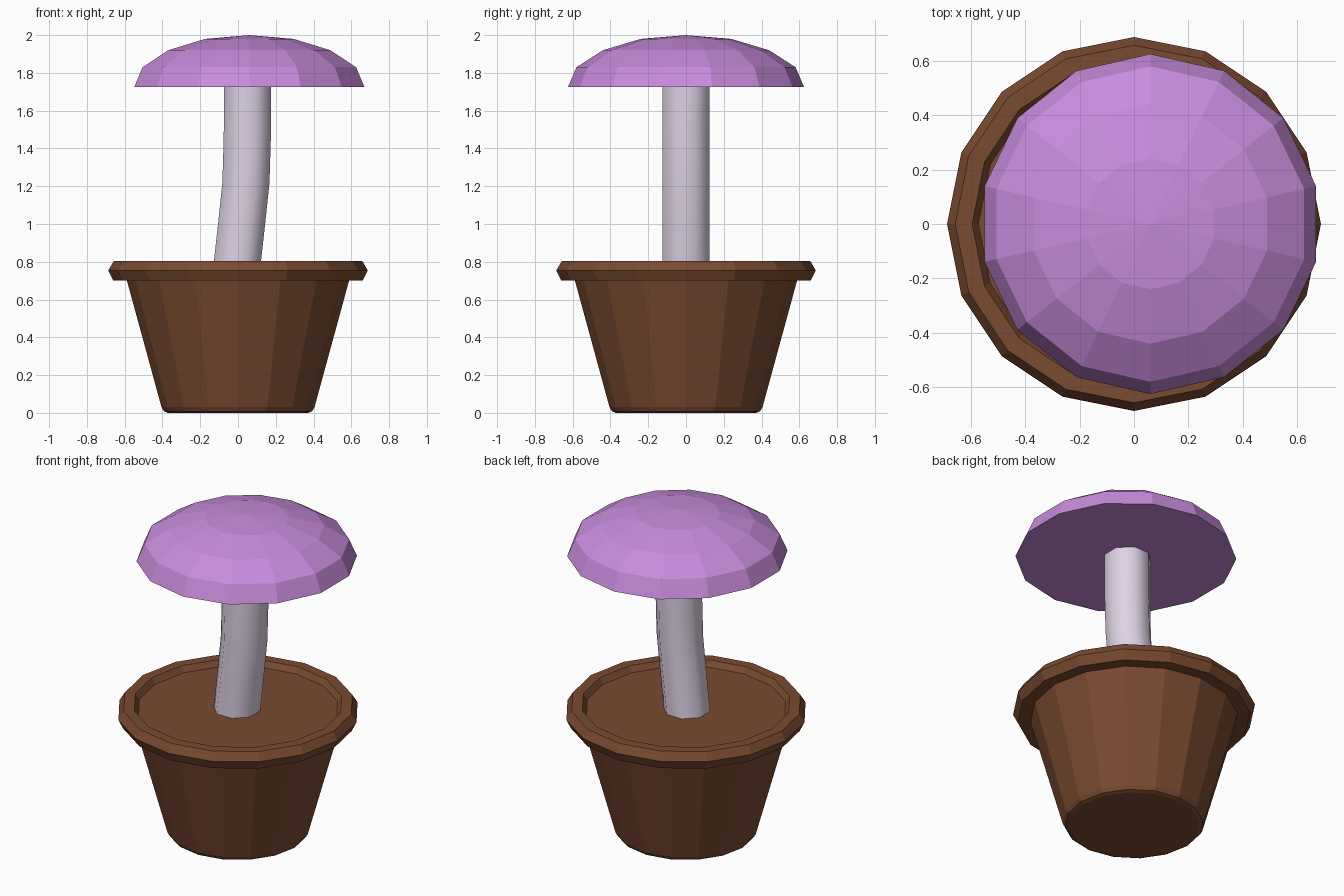
import bpy, math

cube = bpy.data.objects.get("Cube")
if cube:
    bpy.data.objects.remove(cube, do_unlink=True)


def make_material(name, colour):
    mat = bpy.data.materials.new(name)
    mat.use_nodes = True
    mat.diffuse_color = (*colour, 1)
    bsdf = mat.node_tree.nodes["Principled BSDF"]
    bsdf.inputs["Base Color"].default_value = (*colour, 1)
    bsdf.inputs["Roughness"].default_value = 0.8
    return mat


def make_rings(name, rings, sides, turn, mat):
    """Skin a stack of (radius, z, centre x) rings and close both ends."""
    verts, faces = [], []
    for radius, z, cx in rings:
        for i in range(sides):
            a = turn + math.tau * i / sides
            verts.append((cx + radius * math.cos(a), radius * math.sin(a), z))
    for r in range(len(rings) - 1):
        for i in range(sides):
            j = (i + 1) % sides
            low, high = r * sides, (r + 1) * sides
            faces.append((low + i, low + j, high + j, high + i))
    faces.append(tuple(reversed(range(sides))))
    # The last ring closes as a fan around its centre
    start = (len(rings) - 1) * sides
    verts.append((rings[-1][2], 0, rings[-1][1]))
    for i in range(sides):
        faces.append((start + i, start + (i + 1) % sides, len(verts) - 1))
    mesh = bpy.data.meshes.new(name)
    mesh.from_pydata(verts, [], faces)
    mesh.materials.append(mat)
    obj = bpy.data.objects.new(name, mesh)
    bpy.context.collection.objects.link(obj)
    return obj


terracotta = make_material("terracotta brown", (0.195, 0.069, 0.030))
pale = make_material("pale stem", (0.73, 0.645, 0.775))
violet = make_material("violet cap", (0.578, 0.262, 0.716))

# Pot with bevelled foot, flared rim and sunken soil surface
pot_profile = [(0.37, 0), (0.392, 0.008), (0.405, 0.03), (0.588, 0.70),
               (0.66, 0.70), (0.687, 0.755), (0.657, 0.805),
               (0.595, 0.805), (0.572, 0.77)]
make_rings("pot", [(r, z, 0) for r, z in pot_profile], 16, 0, terracotta)

# Gently leaning stem
stem_path = [(-0.007, 0.765), (0.019, 1.0), (0.042, 1.22), (0.049, 1.45), (0.051, 1.73)]
stem = make_rings("stem", [(0.135, z, x) for x, z in stem_path], 8, math.pi / 8, pale)
bpy.ops.object.select_all(action='DESELECT')
stem.select_set(True)
bpy.context.view_layer.objects.active = stem
bpy.ops.object.shade_smooth_by_angle(angle=math.radians(60))

# Faceted dome cap with a flat underside
cap_profile = [(0.625, 1.725), (0.58, 1.83), (0.44, 1.92), (0.24, 1.98)]
cap = make_rings("cap", [(r, z, 0.06) for r, z in cap_profile], 14, math.pi / 2, violet)
cap.data.vertices[-1].co.z = 2.0
